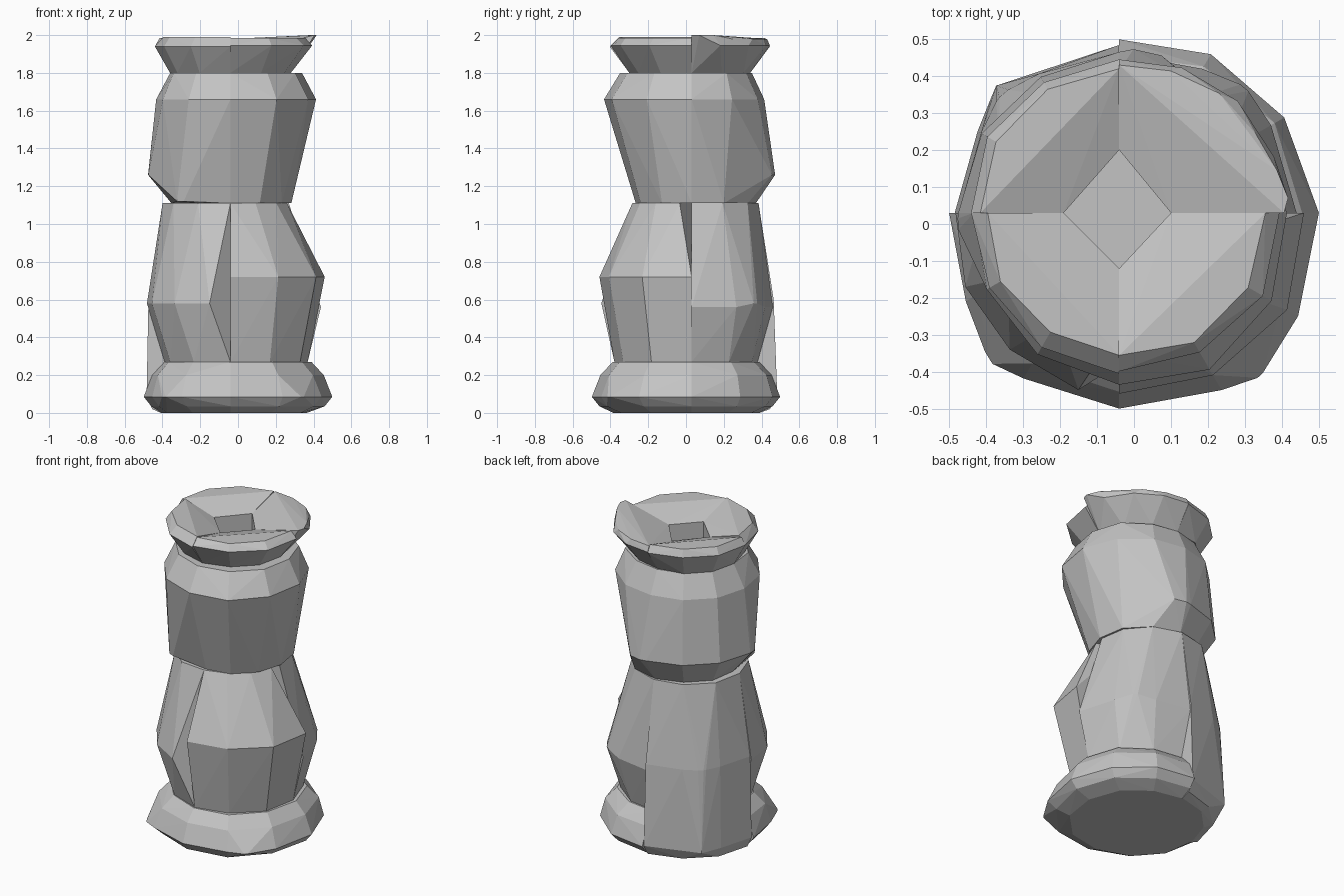
import bpy, bmesh, math, random

cube = bpy.data.objects.get("Cube")
if cube:
    bpy.data.objects.remove(cube)
random.seed(4)

# One grey stone colour
stone = bpy.data.materials.new("grey_stone")
stone.use_nodes = True
GREY = (0.55, 0.55, 0.55, 1)
stone.diffuse_color = GREY
stone.node_tree.nodes["Principled BSDF"].inputs["Base Color"].default_value = GREY

CX, CY = -0.04, 0.03                 # where the four quarters meet
BORE = [0.14, 0.17, 0.15, 0.15]      # corners of the diamond-shaped bore
QUARTERS = ["back_left", "back_right", "front_right", "front_left"]


def on_ring(angle, x, y, r):
    """Point where a ray from the meeting line hits a ring."""
    dx, dy = math.cos(angle), math.sin(angle)
    ox, oy = CX - x, CY - y
    b = ox * dx + oy * dy
    t = -b + math.sqrt(b * b - ox * ox - oy * oy + r * r)
    return CX + t * dx, CY + t * dy


def hull(name, points):
    """Faceted solid around a set of points."""
    bm = bmesh.new()
    for p in points:
        bm.verts.new(p)
    res = bmesh.ops.convex_hull(bm, input=bm.verts)
    inside = {g for g in res["geom_interior"] if isinstance(g, bmesh.types.BMVert)}
    bmesh.ops.delete(bm, geom=list(inside), context="VERTS")
    bmesh.ops.dissolve_limit(bm, angle_limit=0.02, verts=bm.verts, edges=bm.edges)
    bmesh.ops.recalc_face_normals(bm, faces=bm.faces)
    mesh = bpy.data.meshes.new(name)
    bm.to_mesh(mesh)
    bm.free()
    mesh.materials.append(stone)
    ob = bpy.data.objects.new(name, mesh)
    bpy.context.collection.objects.link(ob)


def quarter(part, q, rings, inner_top):
    """Quarter of a hollow drum; ring = z, centre x, centre y, radius[, start, end]."""
    pts = []
    for ring in rings:
        z, x, y, r = ring[:4]
        a0, a1 = ring[4:] or (0, 90)
        for k in range(4):
            a = math.radians(q * 90 + a0 + (a1 - a0) * k / 3)
            wobble = random.uniform(-0.004, 0.014) if 0 < k < 3 else 0
            pts.append((*on_ring(a, x, y, r + wobble), z))
    for z in (rings[0][0], inner_top):
        for c in (q, q + 1):
            a = math.radians(c * 90)
            r = BORE[c % 4]
            pts.append((CX + r * math.cos(a), CY + r * math.sin(a), z))
    hull(part + "_" + QUARTERS[q], pts)


# Foot, with protruding corners on the front quarters
foot = [(0, -0.02, 0, 0.385), (0.035, 0, 0, 0.46), (0.085, 0, 0, 0.5),
        (0.2, 0, 0, 0.455), (0.27, 0, 0, 0.39)]
corner = {0: [], 2: [(0.085, 0, 0, 0.53, 46, 52)], 3: [(0.085, 0, 0, 0.52, 38, 44)]}
for q in corner:
    quarter("foot", q, foot + corner[q], 0.27)

# Belly, whose right back quarter reaches the ground
neck = (1.11, -0.065, 0.05, 0.335)
seat = (0.27, -0.01, 0, 0.38)
belly = [
    [seat, (0.56, -0.02, 0, 0.46), (0.58, -0.02, 0, 0.475, 40, 50), neck],
    [(0, -0.02, 0, 0.39), (0.02, -0.01, 0, 0.445), (0.085, 0, 0, 0.485),
     (0.085, 0, 0, 0.515, 42, 48), (0.33, -0.01, 0, 0.465),
     (0.6, -0.01, 0, 0.465), (0.6, -0.01, 0, 0.49, 42, 48), neck],
    [seat, (0.58, -0.015, 0, 0.468, 0, 77), neck],
    [seat, (0.72, 0, 0, 0.46), (*neck, 0, 78)],
]

# Shoulder, bulging low around the right back, with a low corner at the right front
shoulder = [(1.11, -0.035, 0.052, 0.318), (1.66, -0.01, -0.01, 0.425),
            (1.8, -0.01, 0, 0.35)]
bulge = (1.26, -0.02, 0.01, 0.455)
swell = [[(*bulge, 75, 90)], [bulge],
         [(*bulge, 0, 6), (1.12, -0.035, 0.052, 0.39, 40, 48)], []]

# Flared lip, dished towards the bore, with a raised left tip
lip_base = (1.8, -0.04, 0.02, 0.32)
lip = [
    [(1.945, -0.015, 0.02, 0.425, 20, 90), (2.0, -0.015, 0.02, 0.42, 0, 15),
     (1.98, -0.015, 0.02, 0.41, 30, 90)],
    [(1.94, -0.015, 0.02, 0.425), (1.985, -0.015, 0.02, 0.4)],
    [(1.94, -0.015, 0.02, 0.425), (1.99, -0.02, 0.02, 0.375)],
    [(1.945, -0.025, 0.02, 0.418), (1.985, -0.02, 0.02, 0.375)],
]

for q in range(4):
    quarter("belly", q, belly[q], 1.11)
    quarter("shoulder", q, shoulder + swell[q], 1.8)
    quarter("lip", q, [lip_base] + lip[q], 1.925)

# Floor closing the bore
floor_ring = [math.radians(30 * k) for k in range(12)]
hull("floor", [(-0.02 + 0.3 * math.cos(a), 0.3 * math.sin(a), z)
               for a in floor_ring for z in (0, 0.08)])
